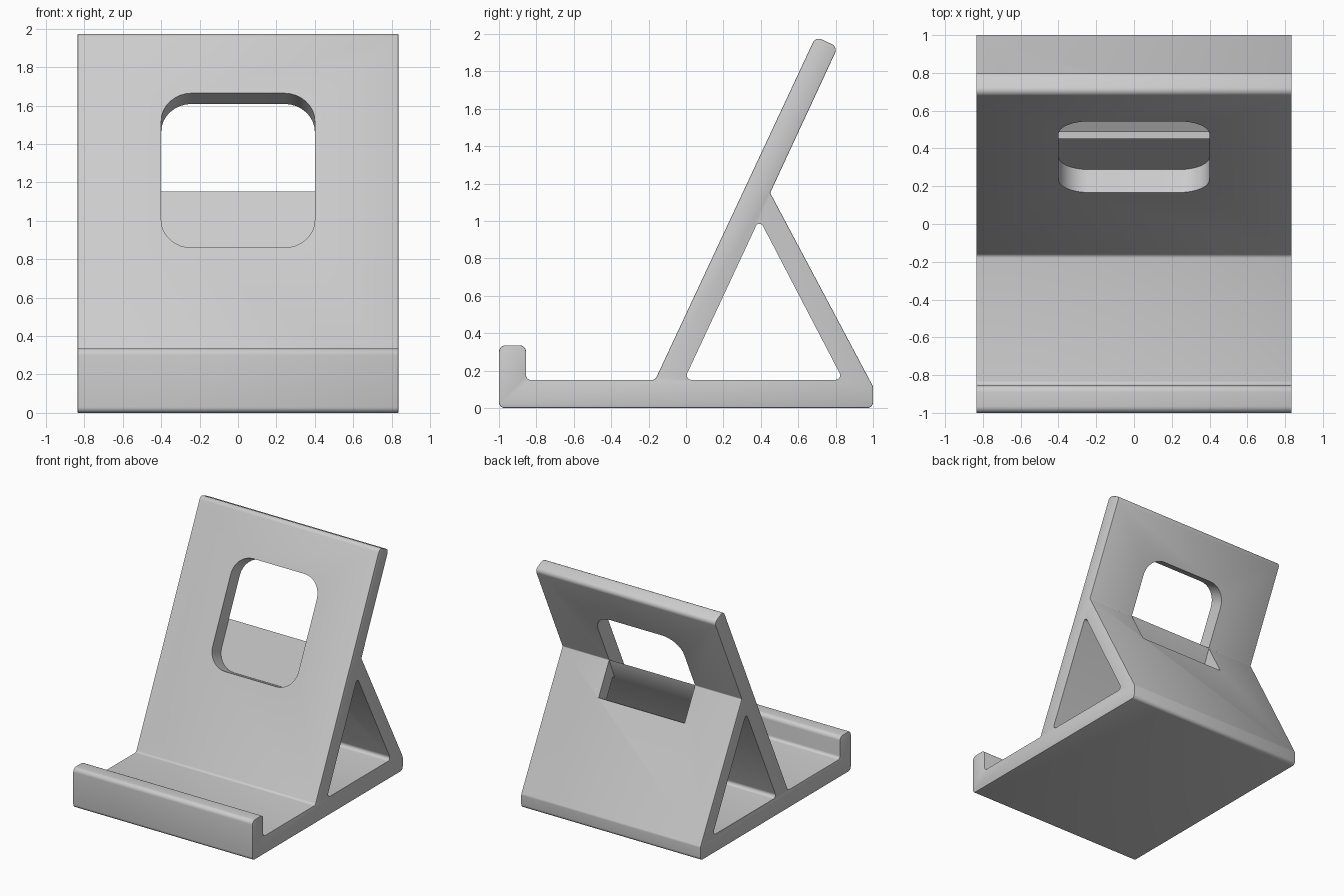
import bpy, bmesh, math
from mathutils import Vector, Matrix

cube = bpy.data.objects.get("Cube")
if cube:
    bpy.data.objects.remove(cube)

HALF_WIDTH = 0.835
SLOPE = 2.14                      # rise of the back rest per unit of depth


def rounded(corners, steps=6):
    """Turn (a, b, radius) corners into a filleted 2D outline."""
    pts = []
    for i, (a, b, r) in enumerate(corners):
        p = Vector((a, b))
        if r == 0:
            pts.append(p)
            continue
        u = (Vector(corners[i - 1][:2]) - p).normalized()
        v = (Vector(corners[(i + 1) % len(corners)][:2]) - p).normalized()
        half = u.angle(v) / 2
        centre = p + (u + v).normalized() * (r / math.sin(half))
        start = p + u * (r / math.tan(half)) - centre
        end = p + v * (r / math.tan(half)) - centre
        sweep = start.angle_signed(end)   # clockwise positive
        for k in range(steps + 1):
            t = -sweep * k / steps
            pts.append(centre + Matrix.Rotation(t, 2) @ start)
    return pts


def prism(name, outline, place, low, high, bevel=0):
    """Extrude an outline; place(a, b, depth) gives the 3D point."""
    bm = bmesh.new()
    face = bm.faces.new([bm.verts.new(place(p.x, p.y, low)) for p in outline])
    step = Vector(place(0, 0, high)) - Vector(place(0, 0, low))
    out = bmesh.ops.extrude_face_region(bm, geom=[face], use_keep_orig=True)
    moved = [g for g in out["geom"] if isinstance(g, bmesh.types.BMVert)]
    bmesh.ops.translate(bm, verts=moved, vec=step)
    bmesh.ops.recalc_face_normals(bm, faces=bm.faces)
    if bevel:
        rim = [e for e in bm.edges if abs(e.verts[0].co.x - e.verts[1].co.x) < 1e-5]
        bmesh.ops.bevel(bm, geom=rim, offset=bevel, segments=2,
                        affect='EDGES', profile=0.5)
    mesh = bpy.data.meshes.new(name)
    bm.to_mesh(mesh)
    bm.free()
    obj = bpy.data.objects.new(name, mesh)
    bpy.context.collection.objects.link(obj)
    return obj


def side(a, b, d):
    return (d, a, b)


# Stand body: base, front lip, sloping back rest and rear leg in one profile
stand = prism("stand_body", rounded([
    (-1, 0, 0.03), (1, 0, 0.03), (1, 0.115, 0.03),
    (0.45, 1.15, 0.01), (0.812, 1.93, 0.035), (0.693, 1.985, 0.035),
    (-0.165, 0.15, 0.025), (-0.855, 0.15, 0.025),
    (-0.855, 0.335, 0.035), (-1, 0.335, 0.035),
]), side, -HALF_WIDTH, HALF_WIDTH, bevel=0.004)

# Triangular opening between rest, leg and base
triangle = prism("triangle_cutter", rounded([
    (-0.01, 0.15, 0.025), (0.84, 0.15, 0.025), (0.392, 1.01, 0.02),
]), side, -1, 1)

# Rounded window, cut square to the back rest
up = Vector((0, 1, SLOPE)).normalized()
back = Vector((0, up.z, -up.y))
sill = Vector((0, -0.165 + (0.86 - 0.15) / SLOPE, 0.86))
tall = 0.805 / up.z


def on_rest(a, b, d):
    return sill + Vector((a, 0, 0)) + up * b + back * d


window = prism("window_cutter", rounded([
    (-0.4, 0, 0.16), (0.4, 0, 0.16), (0.4, tall, 0.16), (-0.4, tall, 0.16),
], 8), on_rest, -0.1, 0.134)

# Square notch in the rear leg behind the window
notch = prism("notch_cutter", rounded([
    (0.43, 0.80, 0), (0.678, 0.932, 0), (0.7, 1.2, 0),
    (0.452, 1.153, 0), (0.366, 0.95, 0),
]), side, -0.4, 0.4)

for cutter in (triangle, window, notch):
    cutter.hide_render = True
    mod = stand.modifiers.new(cutter.name, 'BOOLEAN')
    mod.operation = 'DIFFERENCE'
    mod.solver = 'EXACT'
    mod.object = cutter

bpy.ops.object.select_all(action='DESELECT')
bpy.context.view_layer.objects.active = stand
stand.select_set(True)
for mod in list(stand.modifiers):
    bpy.ops.object.modifier_apply(modifier=mod.name)
for cutter in (triangle, window, notch):
    bpy.data.objects.remove(cutter)

# Plain grey plastic
grey = bpy.data.materials.new("light_grey")
grey.use_nodes = True
colour = (0.6, 0.6, 0.6, 1)
grey.diffuse_color = colour
grey.node_tree.nodes["Principled BSDF"].inputs["Base Color"].default_value = colour
stand.data.materials.clear()
stand.data.materials.append(grey)
bpy.ops.object.shade_smooth_by_angle(angle=math.radians(30))
